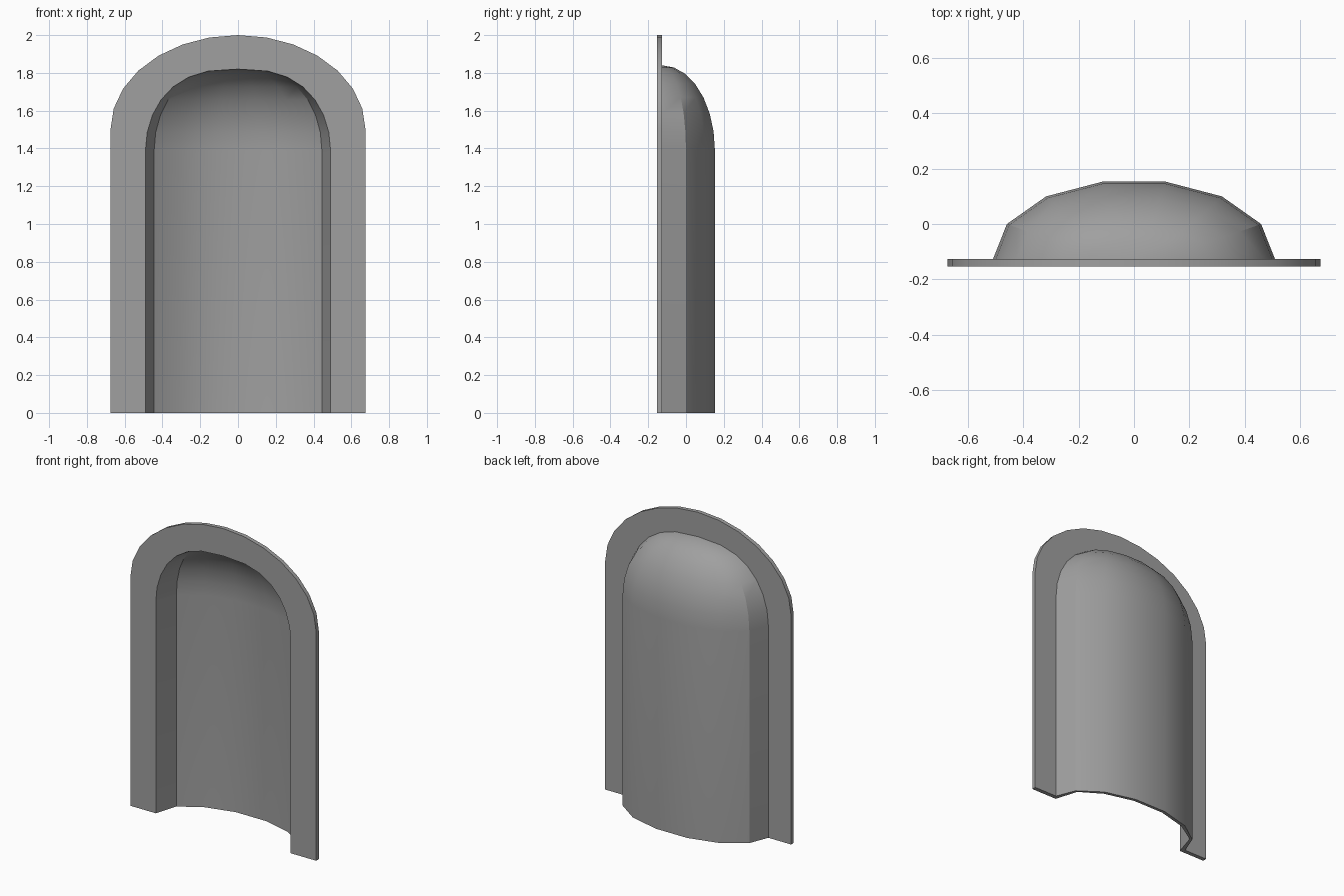
import bpy, bmesh
from math import sin, cos, pi, radians

if "Cube" in bpy.data.objects:
    bpy.data.objects.remove(bpy.data.objects["Cube"], do_unlink=True)

FRONT, BACK = -0.153, -0.126   # front and back of the flat surround
SPRING = 1.39                  # height where the half dome begins
STEPS = 7

# Half plans of the niche wall, from the front edge to the back
OUTER = [(0.51, BACK), (0.46, 0.0), (0.318, 0.10), (0.115, 0.153)]
INNER = [(0.49, FRONT), (0.444, -0.005), (0.305, 0.082), (0.11, 0.133)]


def mirrored(plan):
    return plan + [(-x, y) for x, y in reversed(plan)]


def wall(plan, rise, angle, base):
    """One level of the wall, closing to a pole at the front edge."""
    c = max(cos(angle), 0.0)
    y0 = plan[0][1]
    z = 0.0 if base else SPRING + rise * sin(angle)
    return [(x * c ** 0.75, y0 + (y - y0) * c, z) for x, y in mirrored(plan)]


def surround(y, side, angle, base):
    """One point on the arched outline of the surround."""
    z = 0.0 if base else 1.5 + 0.5 * sin(angle)
    return (side * 0.675 * cos(angle), y, z)


def level(angle, base=False):
    """Closed cross-section: surround and shell, outside then inside."""
    outside = wall(OUTER, 0.45, angle, base)
    inside = wall(INNER, 0.43, angle, base)[::-1]
    return ([surround(BACK, 1, angle, base)] + outside
            + [surround(BACK, -1, angle, base), surround(FRONT, -1, angle, base)]
            + inside + [surround(FRONT, 1, angle, base)])


# Loft the sections from the floor to the crown
bm = bmesh.new()
levels = [level(0, True)] + [level(pi / 2 * i / STEPS) for i in range(STEPS + 1)]
rings = [[bm.verts.new(p) for p in ring] for ring in levels]
n = len(rings[0])
for low, high in zip(rings, rings[1:]):
    for i in range(n):
        j = (i + 1) % n
        bm.faces.new((low[i], low[j], high[j], high[i]))

# Underside
foot = rings[0]
for i in range(n // 2 - 1):
    bm.faces.new((foot[i], foot[i + 1], foot[n - 2 - i], foot[n - 1 - i]))

bmesh.ops.remove_doubles(bm, verts=bm.verts[:], dist=0.0005)
bmesh.ops.recalc_face_normals(bm, faces=bm.faces[:])
mesh = bpy.data.meshes.new("wall_niche")
bm.to_mesh(mesh)
bm.free()

niche = bpy.data.objects.new("wall_niche", mesh)
bpy.context.collection.objects.link(niche)

# Plain grey plaster
grey = bpy.data.materials.new("grey_plaster")
grey.use_nodes = True
colour = (0.35, 0.35, 0.35, 1.0)
grey.diffuse_color = colour
grey.node_tree.nodes["Principled BSDF"].inputs["Base Color"].default_value = colour
mesh.materials.append(grey)

bpy.ops.object.select_all(action="DESELECT")
niche.select_set(True)
bpy.context.view_layer.objects.active = niche
bpy.ops.object.shade_smooth_by_angle(angle=radians(30))
